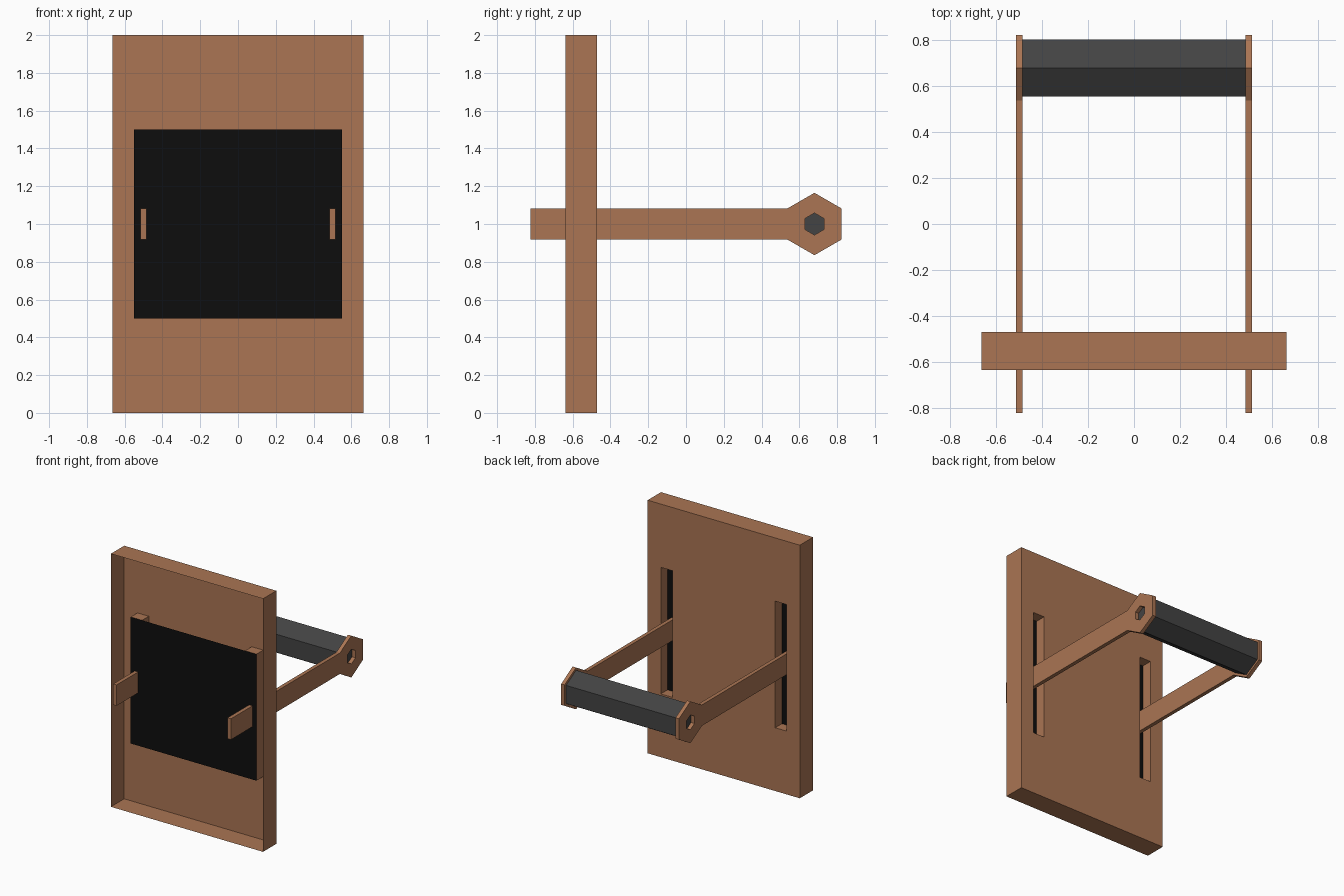
import bpy, bmesh, math

if "Cube" in bpy.data.objects:
    bpy.data.objects.remove(bpy.data.objects["Cube"])


def material(name, col):
    m = bpy.data.materials.new(name)
    m.diffuse_color = (*col, 1)
    m.use_nodes = True
    m.node_tree.nodes["Principled BSDF"].inputs["Base Color"].default_value = m.diffuse_color
    return m


WOOD = material("warm brown", (0.405, 0.178, 0.087))
GREY = material("dark grey", (0.056, 0.056, 0.056))
BLACK = material("black", (0.0043, 0.0043, 0.0043))


def finish(name, bm, mat, recalc=False):
    bmesh.ops.remove_doubles(bm, verts=bm.verts, dist=1e-5)
    if recalc:
        bmesh.ops.recalc_face_normals(bm, faces=bm.faces)
    me = bpy.data.meshes.new(name)
    bm.to_mesh(me)
    bm.free()
    me.materials.append(mat)
    ob = bpy.data.objects.new(name, me)
    bpy.context.collection.objects.link(ob)
    return ob


def face(bm, pts):
    return bm.faces.new([bm.verts.new(p) for p in pts])


def walls(bm, x0, x1, z0, z1, ya, yb):
    """Four thin walls around a rectangle, running from ya to yb."""
    c = [(x0, z0), (x1, z0), (x1, z1), (x0, z1)]
    for i in range(4):
        (xa, za), (xb, zb) = c[i], c[(i + 1) % 4]
        face(bm, [(xa, ya, za), (xb, ya, zb), (xb, yb, zb), (xa, yb, za)])


def hexagon(r):
    """Pointed-top hexagon around the roller axis, as (y, z)."""
    return [(0.68 + r * math.cos(math.radians(30 + 60 * i)),
             1.0 + r * math.sin(math.radians(30 + 60 * i))) for i in range(6)]


FRONT, MID, BACK = -0.637, -0.555, -0.471

# Panel: thin shell open at the front, with two slots through its rear sheet
bm = bmesh.new()
xs = [-0.665, -0.55, -0.45, 0.45, 0.55, 0.665]
zs = [0, 0.5, 1.5, 2]
for i in range(5):
    for j in range(3):
        x0, x1, z0, z1 = xs[i], xs[i + 1], zs[j], zs[j + 1]
        if j == 1 and i in (1, 3):
            # slot lining, facing into the slot
            walls(bm, x1, x0, z0, z1, MID, BACK)
        else:
            face(bm, [(x1, BACK, z0), (x0, BACK, z0), (x0, BACK, z1), (x1, BACK, z1)])
walls(bm, xs[0], xs[-1], 0, 2, FRONT, BACK)
finish("slotted_panel", bm, WOOD)

# Black sheet closing the slots
bm = bmesh.new()
face(bm, [(-0.55, MID, 0.5), (0.55, MID, 0.5), (0.55, MID, 1.5), (-0.55, MID, 1.5)])
finish("slot_backing", bm, BLACK)

# Arms: flat bar with a hexagonal eye, thickened and mirrored
bm = bmesh.new()
outer, inner = hexagon(0.165), hexagon(0.058)
for i in range(6):
    k = (i + 1) % 6
    face(bm, [(0.5, *p) for p in (outer[i], outer[k], inner[k], inner[i])])
a, b = outer[2], outer[3]
face(bm, [(0.5, *p) for p in (a, (-0.823, a[1]), (-0.823, b[1]), b)])
arms = finish("arms", bm, WOOD, True)
sol = arms.modifiers.new("thickness", "SOLIDIFY")
sol.thickness, sol.offset = 0.03, 0
arms.modifiers.new("mirror", "MIRROR")

# Hexagonal roller between the arms
bm = bmesh.new()
ring = hexagon(0.144)
for i in range(6):
    (ya, za), (yb, zb) = ring[i], ring[(i + 1) % 6]
    face(bm, [(-0.485, ya, za), (0.485, ya, za), (0.485, yb, zb), (-0.485, yb, zb)])
for x in (-0.485, 0.485):
    face(bm, [(x, y, z) for y, z in ring])
finish("roller", bm, GREY, True)
